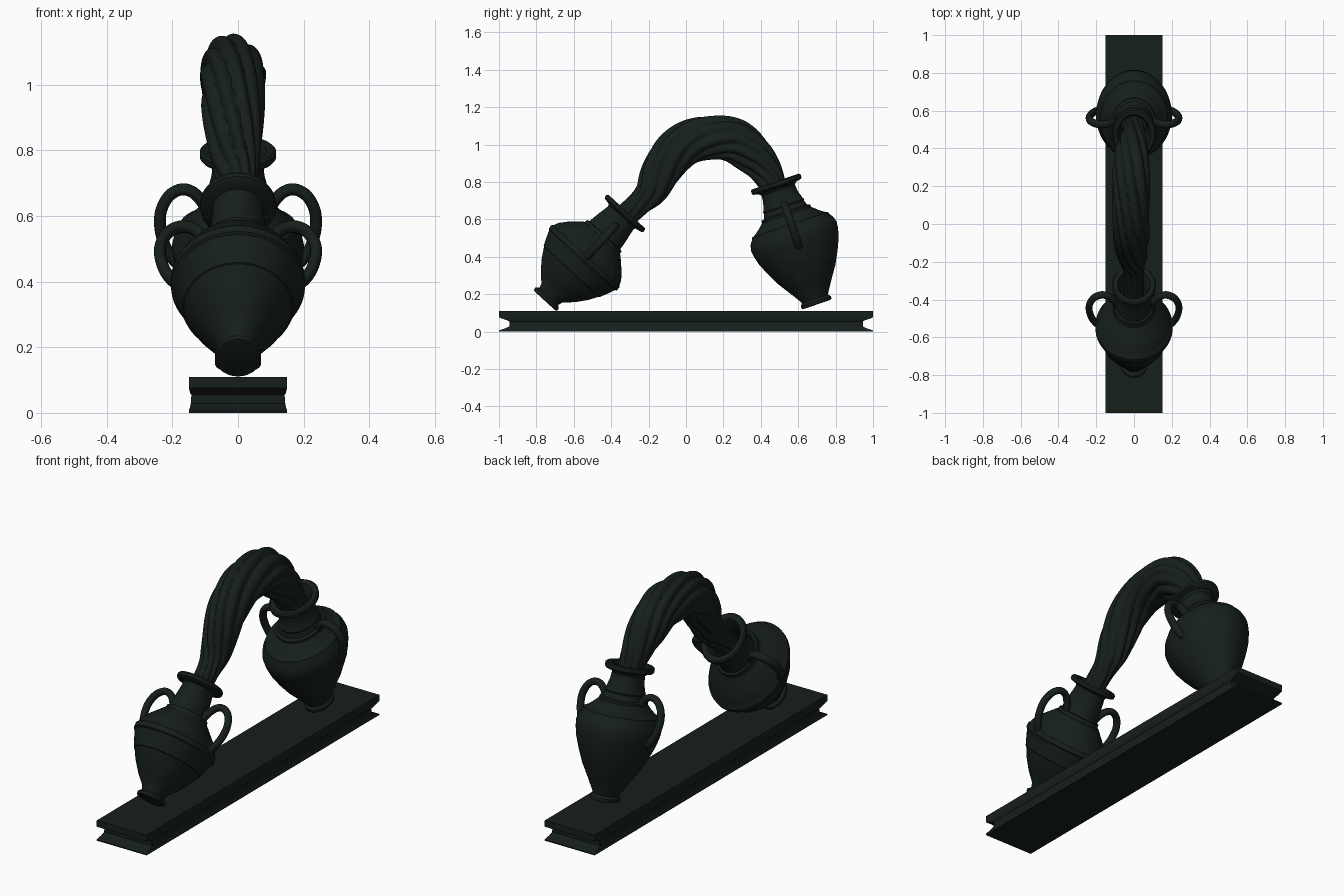
import bpy, bmesh, math
from mathutils import Vector, Matrix

if "Cube" in bpy.data.objects:
    bpy.data.objects.remove(bpy.data.objects["Cube"])

mat = bpy.data.materials.new("dark_bronze")
mat.diffuse_color = (0.008, 0.014, 0.011, 1)
mat.use_nodes = True
mat.node_tree.nodes["Principled BSDF"].inputs["Base Color"].default_value = mat.diffuse_color


def finish(name, rings, matrix=None, close=True, angle=35):
    """Skin a list of equal-length vertex rings into a capped, smooth object."""
    bm = bmesh.new()
    loops = [[bm.verts.new(p) for p in ring] for ring in rings]
    n = len(loops[0])
    for a, b in zip(loops, loops[1:]):
        for i in range(n):
            j = (i + 1) % n
            bm.faces.new((a[i], a[j], b[j], b[i]))
    if close:
        bm.faces.new(loops[0][::-1])
        bm.faces.new(loops[-1])
    bmesh.ops.recalc_face_normals(bm, faces=bm.faces)
    me = bpy.data.meshes.new(name)
    bm.to_mesh(me)
    bm.free()
    ob = bpy.data.objects.new(name, me)
    bpy.context.collection.objects.link(ob)
    me.materials.append(mat)
    if matrix:
        ob.matrix_world = matrix
    bpy.ops.object.select_all(action='DESELECT')
    ob.select_set(True)
    bpy.context.view_layer.objects.active = ob
    bpy.ops.object.shade_smooth_by_angle(angle=math.radians(angle))
    return ob


def spline(pts, steps):
    """Catmull-Rom samples through points of any dimension."""
    pts = [Vector(p) for p in pts]
    p = [2 * pts[0] - pts[1]] + pts + [2 * pts[-1] - pts[-2]]
    out = []
    for i in range(1, len(p) - 2):
        for s in range(steps):
            t = s / steps
            out.append(0.5 * (2 * p[i] + (p[i + 1] - p[i - 1]) * t
                       + (2 * p[i - 1] - 5 * p[i] + 4 * p[i + 1] - p[i + 2]) * t * t
                       + (3 * p[i] - p[i - 1] - 3 * p[i + 1] + p[i + 2]) * t ** 3))
    return out + [pts[-1]]


def sweep(centers, side, section, sides):
    """Rings along a planar path; section(i, angle) gives (side, normal) offsets."""
    rings = []
    for i, c in enumerate(centers):
        t = (centers[min(i + 1, len(centers) - 1)] - centers[max(i - 1, 0)]).normalized()
        normal = side.cross(t)
        ring = []
        for k in range(sides):
            u, v = section(i, 2 * math.pi * k / sides)
            ring.append(c + side * u + normal * v)
        rings.append(ring)
    return rings


# Moulded plinth: rectangles stacked up a waisted profile
plinth = [(.15, 1, 0), (.15, 1, .006), (.146, .965, .018), (.144, .945, .028),
          (.142, .945, .055), (.146, .955, .06), (.148, .985, .07),
          (.15, 1, .076), (.15, 1, .11)]
finish("plinth", [[(-x, -y, z), (x, -y, z), (x, y, z), (-x, y, z)]
                  for x, y, z in plinth], angle=15)

# Amphora profiles as (radius, height along the vase axis)
mouth_in = [(.105, -.002), (.09, -.03), (.08, -.09), (.08, -.16)]
front_profile = [(.07, 0), (.084, .004), (.085, .018), (.068, .032), (.075, .055),
                 (.125, .105), (.168, .16), (.198, .21), (.203, .212), (.207, .222),
                 (.226, .265), (.238, .295), (.246, .300), (.246, .325), (.239, .330),
                 (.226, .358), (.195, .395), (.16, .428), (.135, .452), (.128, .453),
                 (.124, .472), (.112, .475), (.104, .53), (.092, .60), (.096, .612),
                 (.132, .620), (.139, .626), (.139, .640), (.132, .648)]
back_profile = [(.07, 0), (.084, .004), (.085, .018), (.074, .032), (.08, .045),
                (.122, .11), (.162, .17), (.198, .24), (.224, .30), (.238, .35),
                (.242, .385), (.234, .415), (.218, .438), (.214, .450), (.204, .452),
                (.172, .475), (.138, .505), (.138, .517), (.122, .523), (.112, .55),
                (.116, .558), (.110, .566), (.097, .61), (.094, .645), (.105, .658),
                (.134, .664), (.140, .670), (.140, .688), (.132, .694)]

# Handle path in (side, height), reused for both vases and both sides
handle = [(.085, .455), (.105, .505), (.135, .542), (.172, .553), (.21, .532),
          (.234, .485), (.237, .43), (.222, .37), (.195, .325), (.165, .305)]

for tag, profile, loc, tilt, lift in (
        ("front", front_profile, (0, -.755, .165), 42.5, 0),
        ("back", back_profile, (0, .70, .145), -18.7, .01)):
    place = Matrix.Translation(loc) @ Matrix.Rotation(math.radians(-tilt), 4, 'X')
    top = profile[-1][1]
    full = profile + [(r, top + dz) for r, dz in mouth_in]
    # Oval body, narrower across x
    finish(tag + "_amphora",
           [[(.83 * r * math.cos(math.tau * k / 64), r * math.sin(math.tau * k / 64), z)
             for k in range(64)] for r, z in full], place)
    for side_name, s in (("left", -1), ("right", 1)):
        path = [Vector((s * x, .008, z + lift)) for x, z in spline(handle, 5)]
        rings = sweep(path, Vector((0, 1, 0)),
                      lambda i, a: (.021 * math.cos(a), .018 * math.sin(a)), 16)
        finish(f"{tag}_{side_name}_handle", rings, place)

# Twisted stream arching between the mouths: (x, y, z, radius)
stream = [(0, -.42, .53, .06), (0, -.325, .62, .062), (.0, -.245, .69, .066),
          (-.005, -.185, .755, .085), (-.01, -.135, .85, .102), (-.015, -.065, .95, .113),
          (-.018, .03, 1.015, .115), (-.018, .14, 1.035, .116), (-.018, .26, 1.02, .116),
          (-.015, .36, .945, .106), (-.008, .425, .865, .088), (0, .47, .78, .07),
          (0, .51, .68, .064)]


def catmull4(rows, steps):
    a = spline([r[:3] for r in rows], steps)
    b = spline([(r[3], 0) for r in rows], steps)
    return a, [v[0] for v in b]


centers, radii = catmull4(stream, 8)


def folds(i, a):
    """Uneven lobes that rotate along the path to form spiralling folds."""
    t = i / (len(centers) - 1)
    w = a - t * math.radians(230)
    lobe = abs(math.sin(4.5 * w + .4 * math.sin(2 * w)))
    r = radii[i] * (.86 + .17 * lobe + .035 * math.sin(3 * w + 5 * t))
    return .84 * r * math.cos(a), r * math.sin(a)


finish("twisted_stream", sweep(centers, Vector((1, 0, 0)), folds, 108), angle=50)
